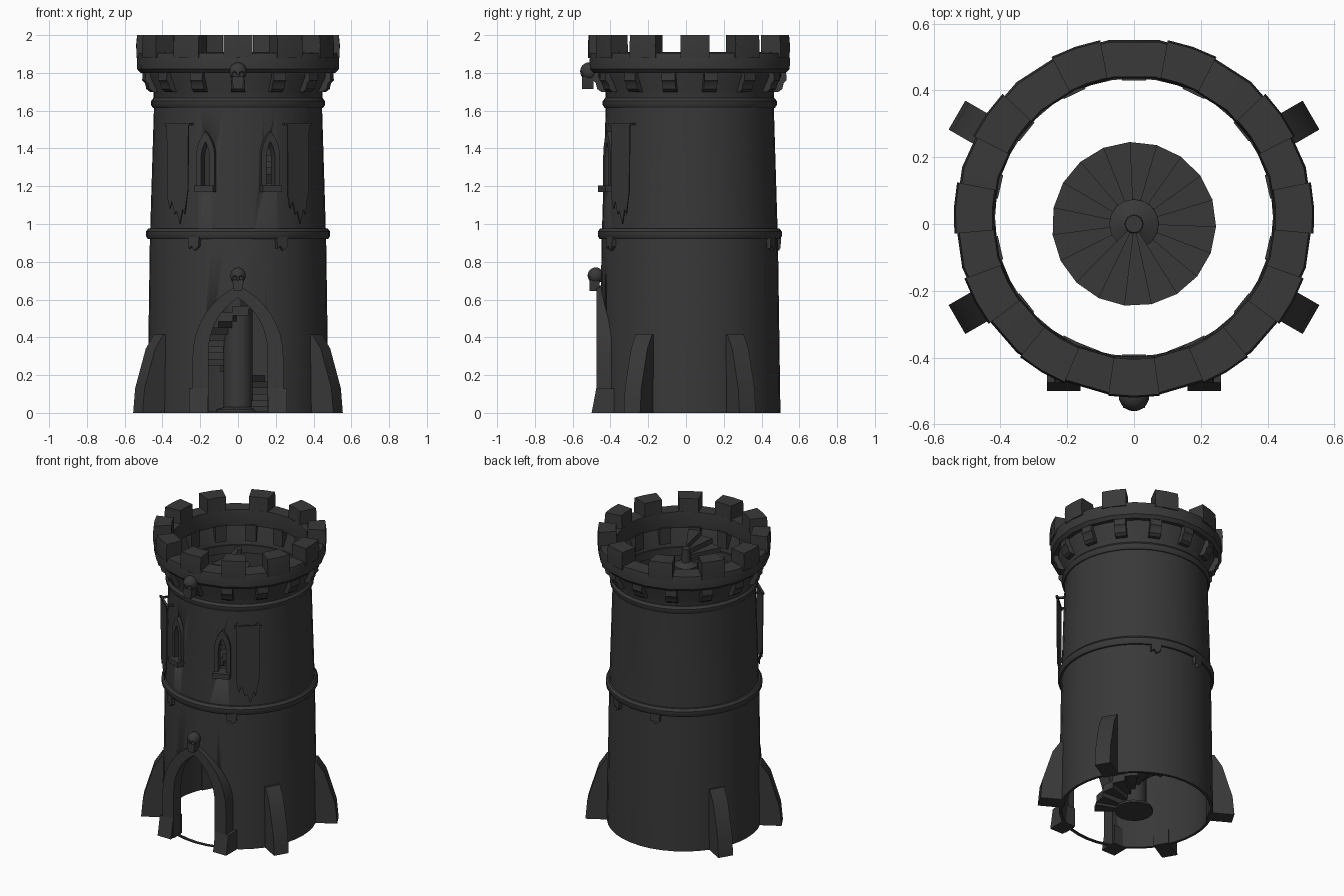
import bpy, bmesh, math
from mathutils import Matrix, Vector

if "Cube" in bpy.data.objects:
    bpy.data.objects.remove(bpy.data.objects["Cube"])

CY = 0.02  # tower axis sits slightly behind the origin
stone = bpy.data.materials.new("dark_stone")
stone.diffuse_color = (0.04, 0.04, 0.04, 1)
stone.use_nodes = True
stone.node_tree.nodes["Principled BSDF"].inputs["Base Color"].default_value = stone.diffuse_color


def make(name, bm, angle=None, smooth=35):
    """Turn a bmesh into an object; angle places it around the tower (0 = front)."""
    if angle is not None:
        m = Matrix.Translation((0, CY, 0)) @ Matrix.Rotation(math.radians(angle), 4, 'Z')
        bmesh.ops.transform(bm, matrix=m, verts=bm.verts)
    bmesh.ops.recalc_face_normals(bm, faces=bm.faces)
    me = bpy.data.meshes.new(name)
    bm.to_mesh(me)
    bm.free()
    me.materials.append(stone)
    ob = bpy.data.objects.new(name, me)
    bpy.context.collection.objects.link(ob)
    bpy.ops.object.select_all(action='DESELECT')
    ob.select_set(True)
    bpy.context.view_layer.objects.active = ob
    bpy.ops.object.shade_smooth_by_angle(angle=math.radians(smooth))
    return ob


def sweep(sections, closed):
    """Skin a list of closed cross-sections."""
    bm = bmesh.new()
    rows = [[bm.verts.new(p) for p in s] for s in sections]
    n, k = len(rows), len(rows[0])
    for i in range(n if closed else n - 1):
        a, b = rows[i], rows[(i + 1) % n]
        for j in range(k):
            bm.faces.new((a[j], a[(j + 1) % k], b[(j + 1) % k], b[j]))
    if not closed:
        bm.faces.new(rows[0])
        bm.faces.new(rows[-1])
    return bm


def revolve(name, profile, n, cy=CY, start=0, end=360, smooth=35):
    full = end - start == 360
    secs = []
    for i in range(n if full else n + 1):
        t = math.radians(start + (end - start) * i / n)
        secs.append([(r * math.sin(t), cy - r * math.cos(t), z) for r, z in profile])
    return make(name, sweep(secs, full), smooth=smooth)


def prism(name, pts, lo, hi, axis='y', angle=None):
    """Extrude a polygon: axis y takes (x, z) points, axis x takes (y, z) points."""
    f = (lambda p, t: (p[0], t, p[1])) if axis == 'y' else (lambda p, t: (t, p[0], p[1]))
    return make(name, sweep([[f(p, t) for p in pts] for t in (lo, hi)], False), angle)


def box(name, x0, x1, y0, y1, z0, z1, angle=None):
    return prism(name, [(x0, z0), (x1, z0), (x1, z1), (x0, z1)], y0, y1, 'y', angle)


def arch(w, base, spring, apex, n=8):
    """Pointed arch outline from left foot to right foot."""
    h = apex - spring
    c = (h * h - w * w) / (2 * w)
    top = math.atan2(h, c)
    left = [(-w, base)] + [(c - (w + c) * math.cos(top * i / n),
                            spring + (w + c) * math.sin(top * i / n)) for i in range(n + 1)]
    return left + [(-x, z) for x, z in reversed(left[:-1])]


def arch_frame(name, outer, inner, y0, y1, angle=None):
    secs = [[(o[0], y0, o[1]), (i[0], y0, i[1]), (i[0], y1, i[1]), (o[0], y1, o[1])]
            for o, i in zip(outer, inner)]
    return make(name, sweep(secs, False), angle)


def cut(ob, cutter):
    cutter.hide_render = True
    mod = ob.modifiers.new("cut", 'BOOLEAN')
    mod.operation, mod.solver, mod.object = 'DIFFERENCE', 'EXACT', cutter
    bpy.ops.object.select_all(action='DESELECT')
    ob.select_set(True)
    bpy.context.view_layer.objects.active = ob
    bpy.ops.object.modifier_apply(modifier=mod.name)
    bpy.data.objects.remove(cutter)


def ball(name, loc, scale, sub=2):
    bm = bmesh.new()
    bmesh.ops.create_icosphere(bm, subdivisions=sub, radius=1)
    bmesh.ops.transform(bm, matrix=Matrix.Translation(loc) @ Matrix.Diagonal((*scale, 1)), verts=bm.verts)
    return make(name, bm, smooth=50)


# Tower wall: thin shell with door and window openings
outer = [(0.48, 0), (0.467, 0.9), (0.445, 1.62), (0.447, 1.70), (0.485, 1.78), (0.49, 1.83)]
wall = revolve("tower_wall", outer + [(r - 0.018, z) for r, z in reversed(outer)], 40)
cut(wall, prism("door_cutter", arch(0.185, 0.008, 0.33, 0.635), -0.7, -0.2))
for a in (-21.5, 21.5):
    cut(wall, prism("window_cutter", arch(0.03, 1.2, 1.34, 1.44), -0.6, -0.3, 'y', a))

# Rounded string courses
for name, r, z0, z1 in (("middle_band", 0.487, 0.92, 0.98), ("upper_band", 0.461, 1.615, 1.67)):
    revolve(name, [(r - 0.045, z0), (r - 0.01, z0), (r, z0 + 0.015), (r, z1 - 0.02),
                   (r - 0.012, z1 - 0.004), (r - 0.045, z1)], 40)

# Parapet ring and merlons
revolve("parapet", [(0.425, 1.80), (0.515, 1.80), (0.534, 1.82), (0.536, 1.87),
                    (0.53, 1.905), (0.425, 1.91), (0.42, 1.86)], 22, start=8.2, end=368.2, smooth=30)
spots = [0] + [s * d for d in (31, 62, 93, 125, 161) for s in (-1, 1)]
for a in spots:
    revolve("merlon", [(0.422, 1.88), (0.538, 1.88), (0.54, 1.95), (0.535, 2.0), (0.425, 2.0)],
            2, start=a - 8.2, end=a + 8.2, smooth=30)

# Corbels under the parapet
for k in range(14):
    prism("corbel", [(-0.41, 1.81), (-0.51, 1.81), (-0.512, 1.76), (-0.497, 1.745), (-0.49, 1.715),
                     (-0.47, 1.70), (-0.41, 1.70)], -0.036, 0.036, 'x', k * 360 / 14)

# Broken hanging stones under the middle band
for a in (-29, 29, 155, 193):
    prism("hanging_stone", [(-0.034, 0.93), (-0.03, 0.87), (-0.012, 0.885), (0.004, 0.86),
                            (0.03, 0.88), (0.034, 0.93)], -0.487, -0.45, 'y', a)

# Buttresses
for a in (60, 120, -60, -120):
    prism("buttress", [(-0.612, 0), (-0.6, 0.13), (-0.535, 0.34), (-0.485, 0.415), (-0.45, 0.415),
                       (-0.45, 0)], -0.05, 0.05, 'x', a)

# Door arch with feet
arch_frame("door_arch", arch(0.24, 0, 0.3, 0.675), arch(0.155, 0, 0.33, 0.61), -0.475, -0.395)
for s in (-1, 1):
    prism("door_foot", [(-0.5, 0), (-0.49, 0.05), (-0.475, 0.13), (-0.38, 0.13), (-0.38, 0)],
          *sorted((s * 0.16, s * 0.26)), 'x')

# Windows with sills
for a in (-21.5, 21.5):
    arch_frame("window_frame", arch(0.052, 1.19, 1.36, 1.49, 5), arch(0.025, 1.19, 1.345, 1.435, 5),
               -0.472, -0.415, a)
    box("window_sill", -0.054, 0.054, -0.5, -0.41, 1.17, 1.205, a)

# Torn banners on rods
for a in (-41, 41):
    prism("banner", [(-0.076, 1.53), (-0.074, 1.15), (-0.055, 1.08), (-0.04, 1.12), (-0.02, 1.05),
                     (-0.008, 1.07), (0.015, 1.0), (0.035, 1.08), (0.048, 1.05), (0.072, 1.18),
                     (0.076, 1.53)], -0.488, -0.482, 'y', a)
    box("banner_rod", -0.088, 0.088, -0.492, -0.478, 1.522, 1.536, a)
    for x in (-0.065, 0.065):
        box("rod_bracket", x - 0.006, x + 0.006, -0.485, -0.43, 1.523, 1.535, a)


# Skull ornaments
def skull(y, z, s):
    top = ball("skull_cranium", (0, y, z + 0.082 * s), (0.041 * s, 0.043 * s, 0.043 * s), 3)
    for side in (-1, 1):
        cut(top, ball("eye_cutter", (side * 0.017 * s, y - 0.04 * s, z + 0.07 * s),
                      (0.011 * s, 0.016 * s, 0.012 * s)))
    cut(top, ball("nose_cutter", (0, y - 0.038 * s, z + 0.051 * s), (0.005 * s, 0.014 * s, 0.008 * s)))
    prism("skull_jaw", [(-0.02 * s, z), (0.02 * s, z), (0.027 * s, z + 0.03 * s), (0.029 * s, z + 0.058 * s),
                        (-0.029 * s, z + 0.058 * s), (-0.027 * s, z + 0.03 * s)],
          y - 0.034 * s, y + 0.02 * s)


skull(-0.478, 0.645, 1.0)
skull(-0.512, 1.715, 1.13)

# Spiral stair: wedge steps rising counter-clockwise round a column
bm = bmesh.new()
step, rise, count = 2 * math.pi / 19, 0.0333, 56
for i in range(count):
    a0 = math.radians(-40) + i * step
    z1 = (i + 1) * rise
    z0 = max(0.0, z1 - 0.05)
    lo, hi = [[bm.verts.new((r * math.cos(a), r * math.sin(a), z)) for r, a in
               ((0.028, a0), (0.246, a0), (0.246, a0 + step * 1.04), (0.028, a0 + step * 1.04))]
              for z in (z0, z1)]
    bm.faces.new(lo)
    bm.faces.new(hi)
    for j in range(4):
        k = (j + 1) % 4
        bm.faces.new((lo[j], lo[k], hi[k], hi[j]))
make("spiral_steps", bm, smooth=20)
revolve("stair_column", [(0.001, 0), (0.12, 0), (0.115, 0.018), (0.078, 0.03), (0.074, 1.74),
                         (0.028, 1.76), (0.026, 1.85), (0.001, 1.85)], 16, cy=0)
